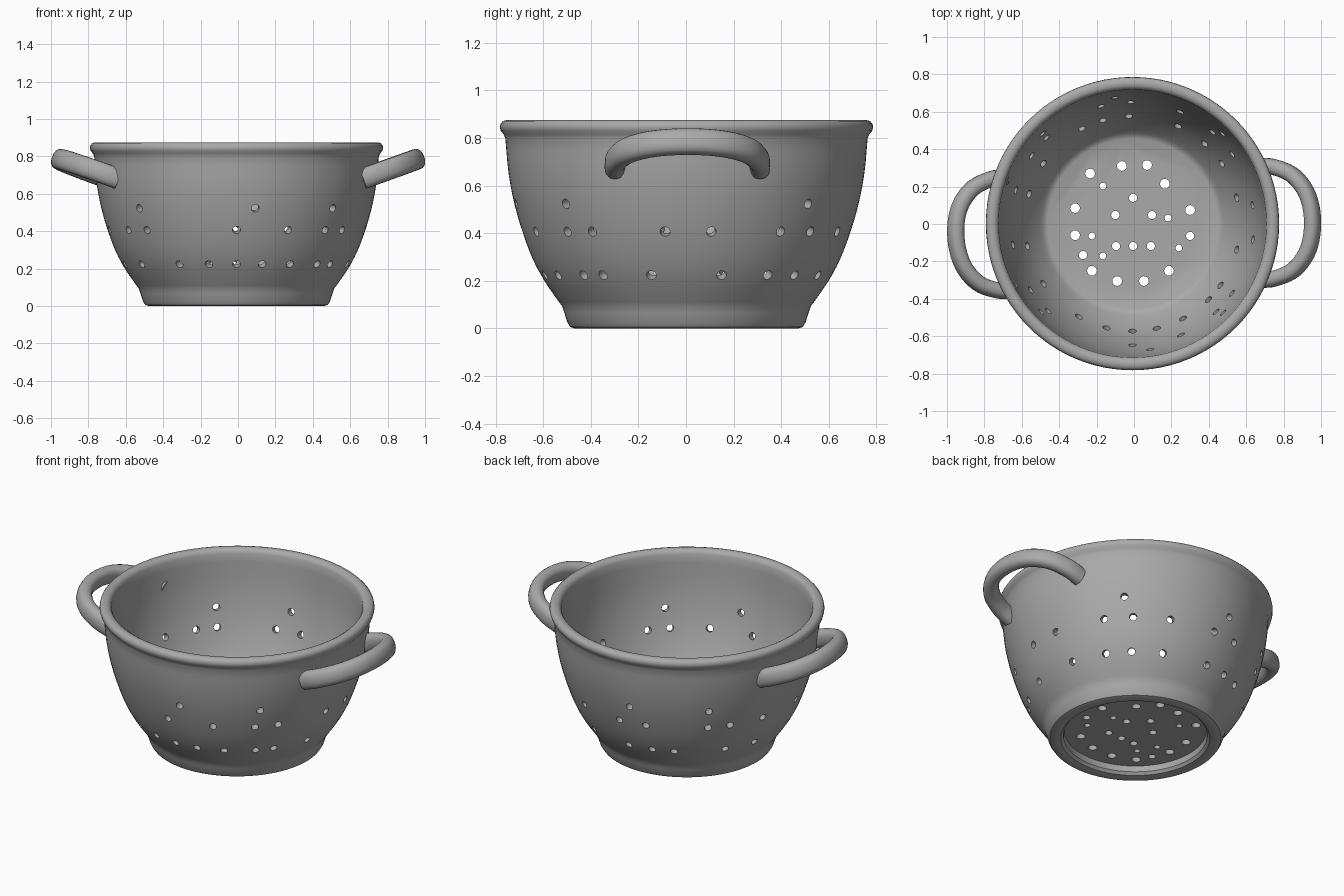
import bpy, bmesh, math
from mathutils import Vector, Matrix

cube = bpy.data.objects.get("Cube")
if cube:
    bpy.data.objects.remove(cube, do_unlink=True)

AXIS = Vector((-0.008, 0.002, 0))   # centre line of the bowl

metal = bpy.data.materials.new("grey metal")
metal.use_nodes = True
GREY = (0.40, 0.40, 0.40, 1)
metal.diffuse_color = GREY
metal.node_tree.nodes["Principled BSDF"].inputs["Base Color"].default_value = GREY


def make_object(name, bm, location=(0, 0, 0)):
    bmesh.ops.recalc_face_normals(bm, faces=bm.faces)
    mesh = bpy.data.meshes.new(name)
    bm.to_mesh(mesh)
    bm.free()
    mesh.materials.append(metal)
    obj = bpy.data.objects.new(name, mesh)
    obj.location = location
    bpy.context.collection.objects.link(obj)
    return obj


def smooth(obj, angle):
    bpy.ops.object.select_all(action='DESELECT')
    obj.select_set(True)
    bpy.context.view_layer.objects.active = obj
    bpy.ops.object.shade_smooth_by_angle(angle=math.radians(angle))


def spline(points, steps):
    """Smooth curve through the points (Catmull-Rom)."""
    p = [Vector(q) for q in points]
    p = [2 * p[0] - p[1]] + p + [2 * p[-1] - p[-2]]
    out = []
    for a, b, c, d in zip(p, p[1:], p[2:], p[3:]):
        for i in range(steps):
            t = i / steps
            out.append(0.5 * (2 * b + (c - a) * t + (2 * a - 5 * b + 4 * c - d) * t * t
                              + (3 * b - a - 3 * c + d) * t ** 3))
    return out + [p[-2]]


def skin(bm, rings, close_loop=False):
    """Join rings of vertices with quads."""
    pairs = list(zip(rings, rings[1:]))
    if close_loop:
        pairs.append((rings[-1], rings[0]))
    for r, s in pairs:
        n = len(r)
        for i in range(n):
            bm.faces.new((r[i], r[(i + 1) % n], s[(i + 1) % n], s[i]))


# Bowl: a lathed shell with foot ring, flared wall and rolled rim (radius, height)
foot = [(0.405, 0.055), (0.41, 0.02), (0.425, 0.004), (0.445, 0), (0.47, 0),
        (0.488, 0.006), (0.50, 0.025), (0.513, 0.065), (0.523, 0.095)]
wall = [(0.535, 0.11), (0.597, 0.20), (0.645, 0.29), (0.687, 0.40),
        (0.722, 0.52), (0.747, 0.65), (0.761, 0.80)]
rim = [(0.768, 0.815), (0.780, 0.83), (0.784, 0.845), (0.781, 0.86), (0.771, 0.871),
       (0.755, 0.875), (0.738, 0.874), (0.725, 0.866), (0.716, 0.85)]
inside = [(0.713, 0.80), (0.70, 0.65), (0.677, 0.52), (0.643, 0.40),
          (0.60, 0.29), (0.55, 0.20), (0.485, 0.115), (0.455, 0.096)]
profile = foot + [tuple(v) for v in spline(wall, 3)] + rim + [tuple(v) for v in spline(inside, 3)]
SEGMENTS = 96
bm = bmesh.new()
rings = [[bm.verts.new((r * math.cos(2 * math.pi * i / SEGMENTS),
                        r * math.sin(2 * math.pi * i / SEGMENTS), z))
          for i in range(SEGMENTS)] for r, z in profile]
skin(bm, rings)
bm.faces.new(rings[0])
bm.faces.new(rings[-1])
bowl = make_object("bowl", bm, AXIS)

# Drain holes: one cutter made of many short cylinders
bm = bmesh.new()


def drill(radius, depth, matrix):
    bmesh.ops.create_cone(bm, cap_ends=True, segments=16, radius1=radius, radius2=radius,
                          depth=depth, matrix=matrix)


# wall rows: (radius, height, outward tilt below level, angles in degrees)
rows = [
    (0.592, 0.232, 25, (-146, -120, -104, -90, -77, -62, -45, -35, -14, 14, 34, 48, 65,
                        92, 106, 118, 146, 164, 192)),
    (0.668, 0.413, 18, (-147, -134, -90, -66.5, -46.5, -35, -7.5, 8.7, 35, 49, 67,
                        91, 105, 135, 146, 164, 190)),
    (0.702, 0.527, 12, (-136, -82, -44.5, 45, 98, 135)),
]
for radius, height, tilt, angles in rows:
    for a in angles:
        drill(0.021, 0.2, Matrix.Rotation(math.radians(a), 4, 'Z')
              @ Matrix.Translation((radius, 0, height))
              @ Matrix.Rotation(math.radians(90 + tilt), 4, 'Y'))

# floor holes, grouped by hole radius
floor_holes = {
    0.026: [(-0.235, 0.27), (-0.065, 0.31), (0.07, 0.315), (0.165, 0.215), (-0.315, 0.085),
            (0.30, 0.075), (-0.315, -0.06), (-0.225, -0.25), (0.187, -0.25),
            (-0.09, -0.305), (0.053, -0.305)],
    0.022: [(-0.005, 0.14), (-0.10, 0.048), (0.096, 0.048), (-0.096, -0.118),
            (-0.005, -0.118), (0.09, -0.118), (0.30, -0.064), (-0.273, -0.166)],
    0.018: [(-0.166, 0.203), (0.182, 0.032), (-0.225, -0.064), (0.24, -0.128),
            (-0.166, -0.171)],
}
for radius, spots in floor_holes.items():
    for x, y in spots:
        drill(radius, 0.2, Matrix.Translation((x - AXIS.x, y - AXIS.y, 0.08)))
cutter = make_object("hole_cutter", bm, AXIS)

cut = bowl.modifiers.new("drain_holes", 'BOOLEAN')
cut.operation = 'DIFFERENCE'
cut.solver = 'EXACT'
cut.object = cutter
bpy.ops.object.select_all(action='DESELECT')
bowl.select_set(True)
bpy.context.view_layer.objects.active = bowl
bpy.ops.object.modifier_apply(modifier=cut.name)
bpy.data.objects.remove(cutter, do_unlink=True)
smooth(bowl, 35)

# Handles: an oval section swept along a rising loop
half = [(0.665, -0.305), (0.75, -0.298), (0.855, -0.25), (0.93, -0.145), (0.955, 0)]
loop = half + [(x, -y) for x, y in half[-2::-1]]
path = spline([(x, y, 0.68 + 0.36 * (x - 0.665)) for x, y in loop], 5)
# the loop lies in a plane tilted up away from the bowl
plane_up = Vector((-0.36, 0, 1)).normalized()


def handle(name, turn):
    bm = bmesh.new()
    rings = []
    for i, p in enumerate(path):
        tangent = (path[min(i + 1, len(path) - 1)] - path[max(i - 1, 0)]).normalized()
        side = tangent.cross(plane_up).normalized()
        ring = []
        for k in range(20):
            a = 2 * math.pi * k / 20
            c, s = math.cos(a), math.sin(a)
            ring.append(bm.verts.new(p + side * 0.043 * math.copysign(abs(c) ** 0.85, c)
                                     + plane_up * 0.056 * math.copysign(abs(s) ** 0.85, s)))
        rings.append(ring)
    skin(bm, rings)
    bm.faces.new(rings[0])
    bm.faces.new(rings[-1])
    bm.transform(Matrix.Rotation(math.radians(turn), 4, 'Z'))
    smooth(make_object(name, bm), 50)


handle("left_handle", 0.5)
handle("right_handle", 184.5)
